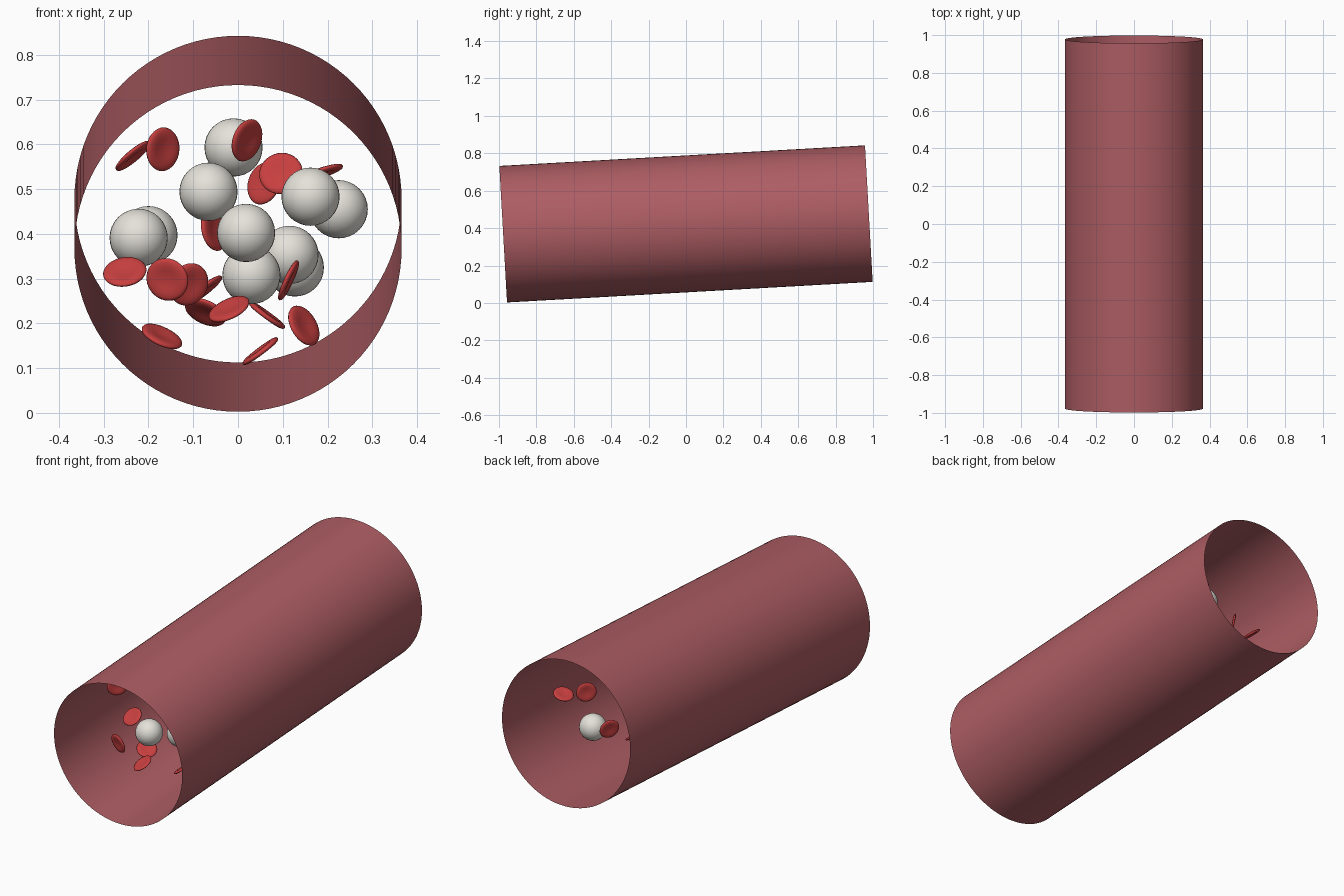
import bpy, bmesh, math
from mathutils import Vector, Matrix

if "Cube" in bpy.data.objects:
    bpy.data.objects.remove(bpy.data.objects["Cube"])


def material(name, rgb):
    m = bpy.data.materials.new(name)
    m.diffuse_color = (*rgb, 1)
    m.use_nodes = True
    m.node_tree.nodes["Principled BSDF"].inputs["Base Color"].default_value = m.diffuse_color
    return m


WALL = material("vessel wall pink", (0.42, 0.11, 0.125))
RED = material("red cell", (0.58, 0.05, 0.05))
WHITE = material("white cell", (0.78, 0.76, 0.70))


def mesh_from(bm, name, mat):
    for f in bm.faces:
        f.smooth = True
    me = bpy.data.meshes.new(name)
    bm.to_mesh(me)
    bm.free()
    me.materials.append(mat)
    return me


def place(name, me, matrix):
    ob = bpy.data.objects.new(name, me)
    ob.matrix_world = matrix
    bpy.context.collection.objects.link(ob)
    return ob


# Vessel: open thin tube, lying along y and slightly raised at the back
bm = bmesh.new()
bmesh.ops.create_cone(bm, cap_ends=False, segments=96, radius1=0.3655,
                      radius2=0.3655, depth=1.958)
place("vessel_wall", mesh_from(bm, "vessel_wall", WALL),
      Matrix.Translation((0, 0, 0.4225)) @ Matrix.Rotation(math.radians(-86.78), 4, 'X'))

# White cells: plain spheres
bm = bmesh.new()
bmesh.ops.create_uvsphere(bm, u_segments=32, v_segments=16, radius=0.065)
white_mesh = mesh_from(bm, "white_cell", WHITE)
white_cells = [
    (-0.010, 0.53, 0.593), (-0.066, -0.05, 0.494), (0.162, -0.35, 0.483),
    (0.225, 0.10, 0.455), (-0.222, -0.10, 0.391), (-0.200, 0.30, 0.397),
    (0.018, -0.75, 0.402), (0.030, -0.51, 0.308), (0.115, 0.00, 0.353),
    (0.127, 0.577, 0.325)]
for i, p in enumerate(white_cells):
    place(f"white_cell_{i + 1}", white_mesh, Matrix.Translation(p))

# Red cells: a dimpled disc profile spun about z
half = [(0, 0.0025), (0.012, 0.003), (0.022, 0.0045), (0.032, 0.006),
        (0.041, 0.0055), (0.047, 0.0035), (0.049, 0)]
profile = half + [(r, -z) for r, z in reversed(half[:-1])]
bm = bmesh.new()
verts = [bm.verts.new((r, 0, z)) for r, z in profile]
edges = [bm.edges.new(pair) for pair in zip(verts, verts[1:])]
bmesh.ops.spin(bm, geom=verts + edges, cent=(0, 0, 0), axis=(0, 0, 1),
               angle=math.tau, steps=32, use_merge=False)
bmesh.ops.remove_doubles(bm, verts=bm.verts, dist=1e-5)
bmesh.ops.recalc_face_normals(bm, faces=bm.faces)
red_mesh = mesh_from(bm, "red_cell", RED)

# x, y, z, long-axis angle seen from the front, openness, lean (1 up, -1 down)
red_cells = [
    (-0.168, -0.745, 0.589, 85, 0.74, -1),
    (-0.235, 0.00, 0.574, 40, 0.20, -1),
    (0.020, 0.10, 0.609, 70, 0.62, -1),
    (0.058, 0.20, 0.513, 70, 0.70, 1),
    (0.096, 0.00, 0.535, 20, 0.93, 1),
    (0.188, 0.73, 0.537, 18, 0.15, -1),
    (-0.053, 0.70, 0.410, 102, 0.55, -1),
    (-0.253, -0.50, 0.315, 10, 0.64, 1),
    (-0.158, -0.75, 0.298, -51, 0.92, -1),
    (-0.110, 0.00, 0.287, 60, 0.85, -1),
    (-0.075, 0.20, 0.275, 38, 0.15, -1),
    (-0.073, 0.20, 0.225, -25, 0.50, -1),
    (-0.020, -0.75, 0.232, 25, 0.42, 1),
    (-0.170, -0.50, 0.171, -25, 0.38, 1),
    (0.065, 0.00, 0.218, -36, 0.08, 1),
    (0.050, -0.52, 0.138, 37, 0.08, 1),
    (0.147, 0.10, 0.195, -60, 0.55, 1),
    (0.113, -0.20, 0.296, 65, 0.12, -1),
    (0.170, 0.57, 0.490, 90, 0.70, -1),
    (-0.185, 0.68, 0.405, -36, 0.05, 1)]
for i, (x, y, z, ang, openness, lean) in enumerate(red_cells):
    a = math.radians(ang)
    s = lean * math.sqrt(1 - openness ** 2)
    normal = Vector((-math.sin(a) * s, -openness, math.cos(a) * s))
    rot = normal.to_track_quat('Z', 'Y').to_matrix().to_4x4()
    place(f"red_cell_{i + 1}", red_mesh, Matrix.Translation((x, y, z)) @ rot)
